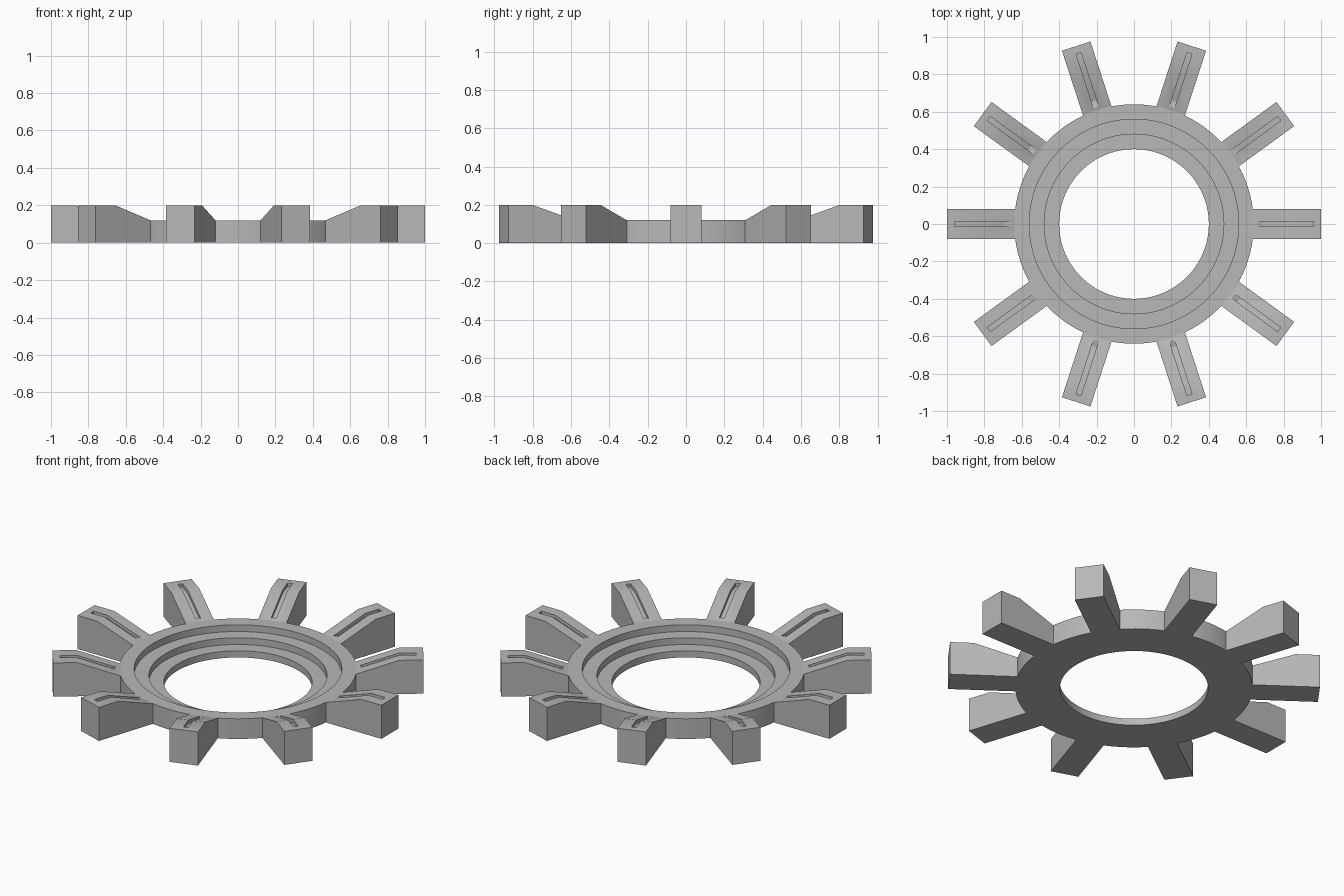
import bpy
import bmesh
import math
from mathutils import Matrix

cube = bpy.data.objects.get("Cube")
if cube:
    bpy.data.objects.remove(cube)

SPOKES = 10
HALF_WIDTH = 0.08
GROOVE_HALF = 0.014

# Single grey material
grey = bpy.data.materials.new("plain grey")
grey.use_nodes = True
colour = (0.48, 0.48, 0.48, 1)
grey.diffuse_color = colour
grey.node_tree.nodes["Principled BSDF"].inputs["Base Color"].default_value = colour


def add_object(name, mesh):
    obj = bpy.data.objects.new(name, mesh)
    bpy.context.collection.objects.link(obj)
    return obj


def finish(bm, name):
    bmesh.ops.recalc_face_normals(bm, faces=bm.faces)
    mesh = bpy.data.meshes.new(name)
    bm.to_mesh(mesh)
    bm.free()
    mesh.materials.append(grey)
    return mesh


def slab(name, profile, half):
    """Extrude an (x, z) profile across y."""
    bm = bmesh.new()
    face = bm.faces.new([bm.verts.new((x, -half, z)) for x, z in profile])
    out = bmesh.ops.extrude_face_region(bm, geom=[face])
    verts = [v for v in out["geom"] if isinstance(v, bmesh.types.BMVert)]
    bmesh.ops.translate(bm, verts=verts, vec=(0, 2 * half, 0))
    return finish(bm, name)


def lathe(name, profile, steps):
    """Spin a closed (radius, z) profile around z."""
    bm = bmesh.new()
    verts = [bm.verts.new((r, 0, z)) for r, z in profile]
    edges = [bm.edges.new((v, verts[i - 1])) for i, v in enumerate(verts)]
    bmesh.ops.spin(bm, geom=verts + edges, axis=(0, 0, 1), cent=(0, 0, 0),
                   angle=math.tau, steps=steps)
    bmesh.ops.remove_doubles(bm, verts=bm.verts, dist=0.0001)
    return finish(bm, name)


def smooth(obj):
    bpy.ops.object.select_all(action='DESELECT')
    obj.select_set(True)
    bpy.context.view_layer.objects.active = obj
    bpy.ops.object.shade_smooth_by_angle(angle=math.radians(30))


# Ring with two steps down to the central hole
ring = add_object("stepped_ring", lathe("stepped_ring", [
    (0.40, 0), (0.64, 0), (0.64, 0.12), (0.56, 0.12), (0.56, 0.08),
    (0.48, 0.08), (0.48, 0.04), (0.40, 0.04)], 120))
smooth(ring)

# Spoke that rises from the ring to a flat end
spoke = add_object("spoke_1", slab("spoke", [
    (0.63, 0), (1, 0), (1, 0.2), (0.87, 0.2), (0.637, 0.12), (0.63, 0.12)],
    HALF_WIDTH))

# Narrow groove following the top of the spoke
cutter = add_object("groove_cutter", slab("groove_cutter", [
    (0.655, 0.126), (0.69, 0.118), (0.873, 0.18), (0.96, 0.18),
    (0.96, 0.25), (0.655, 0.25)], GROOVE_HALF))
cutter.hide_render = True
cut = spoke.modifiers.new("groove", 'BOOLEAN')
cut.operation = 'DIFFERENCE'
cut.solver = 'EXACT'
cut.object = cutter
depsgraph = bpy.context.evaluated_depsgraph_get()
cut_mesh = bpy.data.meshes.new_from_object(spoke.evaluated_get(depsgraph))
spoke.modifiers.clear()
spoke.data = cut_mesh
bpy.data.objects.remove(cutter)
smooth(spoke)

# Repeat the spoke around the ring
for i in range(1, SPOKES):
    copy = add_object(f"spoke_{i + 1}", spoke.data)
    copy.matrix_world = Matrix.Rotation(math.tau * i / SPOKES, 4, 'Z')
